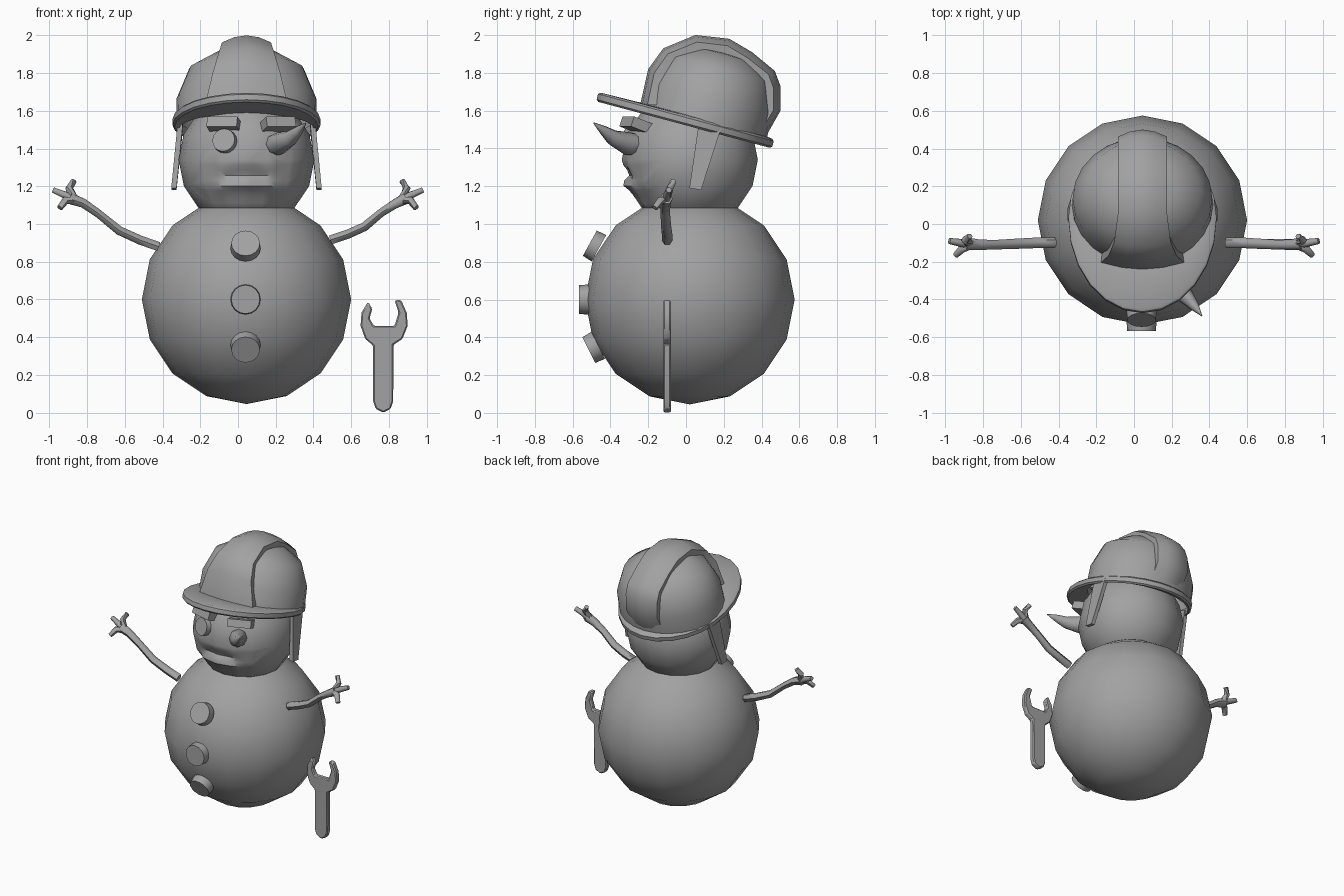
import bpy, bmesh, math
from mathutils import Matrix, Vector

if "Cube" in bpy.data.objects:
    bpy.data.objects.remove(bpy.data.objects["Cube"])

GREY = bpy.data.materials.new("plain grey")
GREY.diffuse_color = (0.36, 0.36, 0.36, 1)
GREY.use_nodes = True
GREY.node_tree.nodes["Principled BSDF"].inputs["Base Color"].default_value = GREY.diffuse_color
CX = 0.045  # centre line of the body


def finish(name, bm, angle=40):
    bmesh.ops.recalc_face_normals(bm, faces=bm.faces[:])
    me = bpy.data.meshes.new(name)
    bm.to_mesh(me)
    bm.free()
    me.materials.append(GREY)
    me.shade_smooth()
    me.set_sharp_from_angle(angle=math.radians(angle))
    ob = bpy.data.objects.new(name, me)
    bpy.context.collection.objects.link(ob)
    return ob


def loft(name, rings, closed=True, caps=True, loop=False, matrix=None, angle=40):
    """Skin a list of equally long point rings."""
    bm = bmesh.new()
    vs = [[bm.verts.new(p) for p in r] for r in rings]
    n = len(rings[0])
    pairs = list(zip(vs, vs[1:])) + ([(vs[-1], vs[0])] if loop else [])
    for a, b in pairs:
        for i in range(n if closed else n - 1):
            j = (i + 1) % n
            bm.faces.new((a[i], a[j], b[j], b[i]))
    if caps:
        bm.faces.new(vs[0])
        bm.faces.new(vs[-1])
    bmesh.ops.remove_doubles(bm, verts=bm.verts[:], dist=1e-5)
    if matrix:
        bm.transform(matrix)
    return finish(name, bm, angle)


def tube(name, path, radii, sides=6):
    pts = [Vector(p) for p in path]
    rings = []
    for i, p in enumerate(pts):
        d = pts[min(i + 1, len(pts) - 1)] - pts[max(i - 1, 0)]
        q = d.to_track_quat('Z', 'Y')
        rings.append([p + q @ Vector((radii[i] * math.cos(k * math.tau / sides),
                                      radii[i] * math.sin(k * math.tau / sides), 0))
                      for k in range(sides)])
    return loft(name, rings, angle=60)


def disc(name, centre, normal, r, depth):
    bm = bmesh.new()
    bmesh.ops.create_cone(bm, cap_ends=True, segments=16, radius1=r, radius2=r * 0.95, depth=depth)
    q = Vector(normal).to_track_quat('Z', 'Y')
    bm.transform(Matrix.Translation(centre) @ q.to_matrix().to_4x4())
    return finish(name, bm)


def ball(r, centre):
    bm = bmesh.new()
    bmesh.ops.create_uvsphere(bm, u_segments=16, v_segments=8, radius=r)
    bm.transform(Matrix.Translation(centre))
    return bm


# Body and head balls
finish("body", ball(0.555, (CX, 0.02, 0.6)))
bm = ball(0.36, (CX, 0.02, 1.34))

# Mouth: finer faces low on the front of the head, pushed into a frown
front = [f for f in bm.faces if f.calc_center_median().y < -0.2
         and 1.08 < f.calc_center_median().z < 1.35]
edges = list({e for f in front for e in f.edges})
bmesh.ops.subdivide_edges(bm, edges=edges, cuts=4, use_grid_fill=True)
for v in bm.verts:
    u = (v.co.x - CX) / 0.18
    if abs(u) < 1 and v.co.y < -0.15:
        z = v.co.z + 0.03 * u * u
        bump = lambda c, w: math.exp(-((z - c) / w) ** 2)
        v.co.y += (1 - u * u) * (0.028 * bump(1.265, 0.03) - 0.022 * bump(1.215, 0.03))
finish("head", bm)

# Buttons down the belly
for i, (y, z, nz) in enumerate([(-0.485, 0.885, 0.55), (-0.54, 0.6, 0), (-0.49, 0.345, -0.5)]):
    disc(f"button_{i + 1}", (CX - 0.005, y, z), (0, -1, nz), 0.08, 0.055)

# Eye, brows and the crooked nose
disc("eye", (-0.07, -0.305, 1.44), (-0.3, -1, 0.25), 0.065, 0.05)
for name, x, yaw in [("left_brow", -0.07, -14), ("right_brow", 0.205, 22)]:
    bm = bmesh.new()
    bmesh.ops.create_cube(bm, size=1)
    bm.transform(Matrix.Translation((x, -0.255, 1.52))
                 @ Matrix.Rotation(math.radians(yaw), 4, 'Z')
                 @ Matrix.Rotation(math.radians(-20), 4, 'X')
                 @ Matrix.Diagonal((0.165, 0.135, 0.055, 1)))
    finish(name, bm)
tube("nose", [(0.19, -0.26, 1.42), (0.215, -0.31, 1.425), (0.275, -0.385, 1.455),
              (0.32, -0.435, 1.495), (0.36, -0.488, 1.535)],
     [0.055, 0.062, 0.043, 0.026, 0.003], 8)

# Helmet, modelled level and then tilted back
TILT = Matrix.Translation((CX, 0.03, 1.54)) @ Matrix.Rotation(math.radians(-15), 4, 'X')
N = 24
ring = [(math.cos(k * math.tau / N), math.sin(k * math.tau / N)) for k in range(N)]
shell = [(0.375, 0), (0.37, 0.15), (0.305, 0.31), (0.17, 0.39), (0.001, 0.412)]
loft("helmet_dome", [[(r * c, 0.07 + 0.9 * r * s, z) for c, s in ring] for r, z in shell],
     caps=False, matrix=TILT)


def brim_ring(grow, z):
    return [((0.393 + grow) * c, ((0.446 if s > 0 else 0.517) + grow) * s, z) for c, s in ring]


inner = [[(0.36 * c, 0.07 + 0.325 * s, z) for c, s in ring] for z in (0.03, -0.02)]
loft("helmet_brim", [brim_ring(-0.012, -0.025), brim_ring(0, -0.015), brim_ring(0, 0.015),
                     brim_ring(-0.012, 0.025)] + inner, caps=False, loop=True, matrix=TILT)

# Raised band over the crown: y, z, half width
crown = [(-0.287, 0.02, 0.22), (-0.295, 0.21, 0.18), (-0.246, 0.338, 0.15), (-0.10, 0.45, 0.13),
         (0.079, 0.477, 0.13), (0.213, 0.44, 0.13), (0.355, 0.375, 0.13), (0.405, 0.305, 0.13),
         (0.439, 0.18, 0.13), (0.40, 0.03, 0.13)]
strip = []
for y, z, w in crown:
    p = Vector((0, y, z))
    d = (Vector((0, 0.07, 0.1)) - p).normalized()
    strip.append([p + d * k + Vector((x * w, 0, 0))
                  for x, k in [(-0.95, 0.13), (-1, 0.038), (-0.5, 0.01), (0, 0),
                               (0.5, 0.01), (1, 0.038), (0.95, 0.13)]])
loft("helmet_band", strip, matrix=TILT)

# Chin straps
for side, name in [(-1, "left_strap"), (1, "right_strap")]:
    rings = []
    for x, y0, y1, z0, z1 in [(0.35, 0.07, 0.187, 1.55, 1.51), (0.385, 0.018, 0.08, 1.19, 1.18)]:
        rings.append([(CX + side * (x - 0.014), y0, z0), (CX + side * (x + 0.014), y0, z0),
                      (CX + side * (x + 0.014), y1, z1), (CX + side * (x - 0.014), y1, z1)])
    loft(name, rings)

# Twig arms with three fingers each
arms = {
    "left": [(-0.42, -0.1, 0.88), (-0.52, -0.1, 0.915), (-0.63, -0.105, 0.965),
             (-0.74, -0.11, 1.055), (-0.82, -0.11, 1.11), (-0.89, -0.105, 1.135)],
    "right": [(0.49, -0.1, 0.915), (0.58, -0.1, 0.945), (0.67, -0.105, 0.985),
              (0.76, -0.11, 1.06), (0.83, -0.11, 1.105), (0.89, -0.105, 1.135)],
}
for name, path in arms.items():
    s = -1 if name == "left" else 1
    tube(f"{name}_arm", path, [0.028, 0.028, 0.027, 0.025, 0.028, 0.034])
    fingers = [[(0.87, -0.105, 1.125), (0.92, -0.1, 1.155), (0.98, -0.09, 1.18)],
               [(0.87, -0.105, 1.13), (0.895, -0.085, 1.19), (0.87, -0.065, 1.23)],
               [(0.87, -0.11, 1.125), (0.915, -0.135, 1.125), (0.945, -0.165, 1.085)]]
    for i, f in enumerate(fingers):
        tube(f"{name}_finger_{i + 1}", [(s * x, y, z) for x, y, z in f], [0.024, 0.021, 0.016])

# Open-jawed spanner standing beside the body
outline = [(0.717, 0.06), (0.73, 0.02), (0.77, 0.0), (0.81, 0.02), (0.823, 0.06), (0.825, 0.36),
           (0.872, 0.39), (0.90, 0.46), (0.895, 0.53), (0.865, 0.597), (0.83, 0.595),
           (0.852, 0.53), (0.83, 0.46), (0.72, 0.46), (0.698, 0.5), (0.712, 0.55),
           (0.69, 0.588), (0.655, 0.53), (0.65, 0.46), (0.675, 0.39), (0.717, 0.355)]
wrench = loft("wrench", [[(x, y, z) for x, z in outline] for y in (-0.12, -0.08)])
bev = wrench.modifiers.new("soft_edges", 'BEVEL')
bev.width = 0.007
bev.segments = 1
